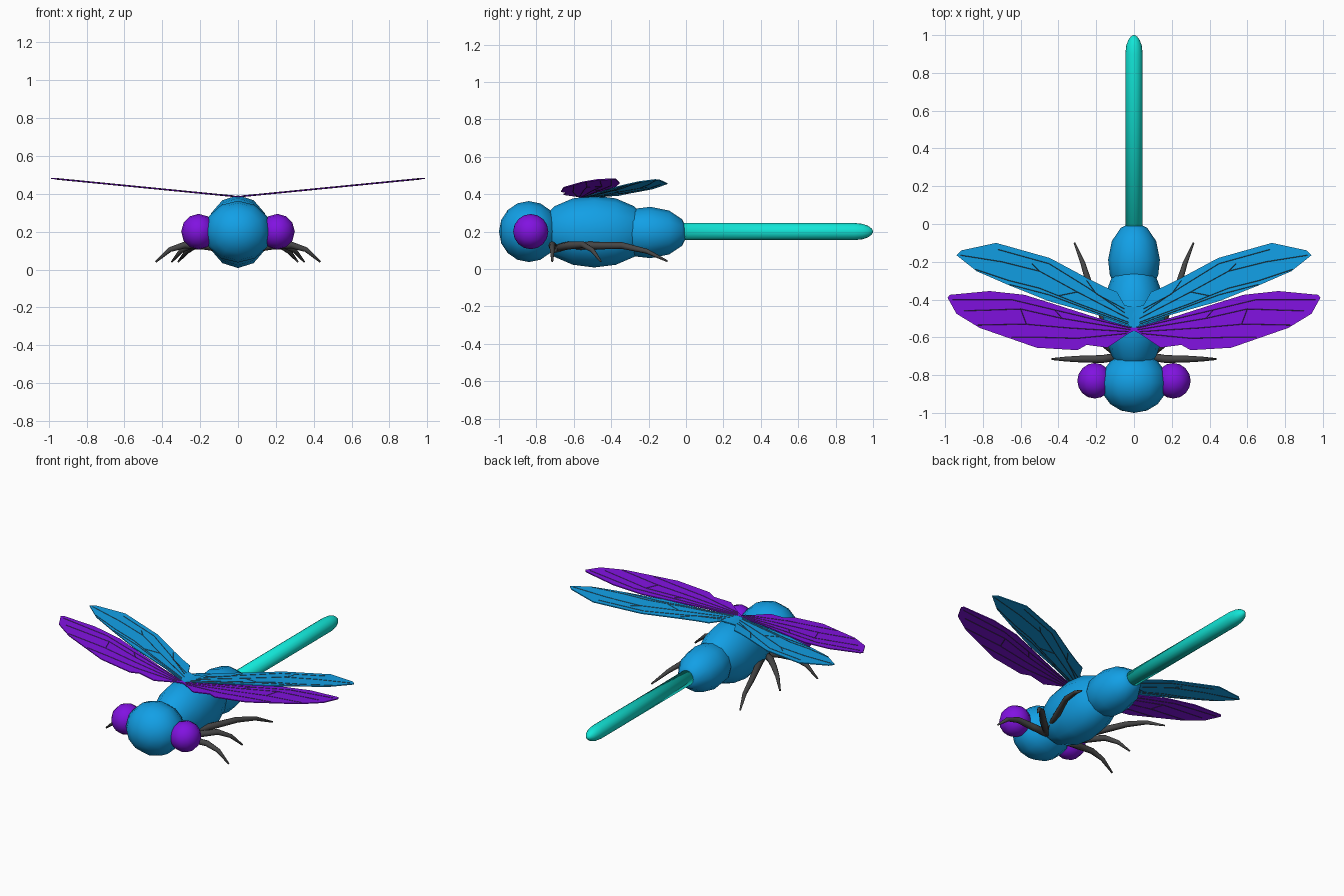
import bpy, bmesh, math
from mathutils import Vector, Matrix

if "Cube" in bpy.data.objects:
    bpy.data.objects.remove(bpy.data.objects["Cube"])


def material(name, rgb):
    m = bpy.data.materials.new(name)
    m.diffuse_color = (*rgb, 1)
    m.use_nodes = True
    m.node_tree.nodes["Principled BSDF"].inputs["Base Color"].default_value = m.diffuse_color
    return m


BLUE = material("blue", (0.006, 0.35, 0.79))
PURPLE = material("purple", (0.22, 0.006, 0.75))
CYAN = material("cyan", (0.006, 0.79, 0.68))
DARK = material("dark_grey", (0.06, 0.06, 0.06))


def finish(bm, name, mat, mirror=False, smooth=True):
    bmesh.ops.recalc_face_normals(bm, faces=bm.faces)
    me = bpy.data.meshes.new(name)
    bm.to_mesh(me)
    bm.free()
    ob = bpy.data.objects.new(name, me)
    bpy.context.collection.objects.link(ob)
    if mat:
        me.materials.append(mat)
    if mirror:
        mod = ob.modifiers.new("Mirror", 'MIRROR')
        mod.use_mirror_merge = False
    for p in me.polygons:
        p.use_smooth = smooth
    return ob


def ball(name, centre, radii, mat, mirror=False):
    bm = bmesh.new()
    m = (Matrix.Translation(centre) @ Matrix.Diagonal((*radii, 1))
         @ Matrix.Rotation(math.pi / 2, 4, 'X'))
    bmesh.ops.create_uvsphere(bm, u_segments=12, v_segments=8, radius=1, matrix=m)
    return finish(bm, name, mat, mirror)


def add_tube(bm, path, radii, sides):
    pts = [Vector(p) for p in path]
    rings = []
    for i, p in enumerate(pts):
        d = (pts[min(i + 1, len(pts) - 1)] - pts[max(i - 1, 0)]).normalized()
        a = d.cross(Vector((0, 0, 1))).normalized()
        b = a.cross(d)
        rings.append([bm.verts.new(p + radii[i] * (a * math.cos(t) + b * math.sin(t)))
                      for t in (2 * math.pi * k / sides for k in range(sides))])
    for r, s in zip(rings, rings[1:]):
        for k in range(sides):
            j = (k + 1) % sides
            bm.faces.new((r[k], r[j], s[j], s[k]))
    bm.faces.new(rings[0])
    bm.faces.new(rings[-1])


def tube(name, path, radii, sides, mat, mirror=False):
    bm = bmesh.new()
    add_tube(bm, path, radii, sides)
    return finish(bm, name, mat, mirror)


def on_wing(p):
    return Vector((p[0], p[1], 0.385 + 0.098 * p[0]))


def wing(name, outline, veins, mat):
    # thin membrane
    bm = bmesh.new()
    f = bm.faces.new([bm.verts.new(on_wing(p) - Vector((0, 0, 0.003))) for p in outline])
    ext = bmesh.ops.extrude_face_region(bm, geom=[f])
    bmesh.ops.translate(bm, vec=(0, 0, 0.006),
                        verts=[v for v in ext["geom"] if isinstance(v, bmesh.types.BMVert)])
    finish(bm, name, mat, True, False)
    # raised veins
    bm = bmesh.new()
    for v in veins:
        add_tube(bm, [on_wing(p) for p in v], [0.0045] * len(v), 4)
    finish(bm, name + "_veins", DARK, True, False)


# Body
ball("thorax", (0, -0.49, 0.2), (0.165, 0.30, 0.192), BLUE)
ball("head", (0, -0.84, 0.2), (0.178, 0.16, 0.163), BLUE)
ball("eyes", (0.208, -0.83, 0.2), (0.092, 0.094, 0.094), PURPLE, True)

rear = [(-0.38, 0.05), (-0.34, 0.095), (-0.27, 0.128), (-0.19, 0.137),
        (-0.09, 0.117), (-0.02, 0.07), (-0.005, 0.04)]
tube("abdomen_base", [(0, y, 0.195) for y, r in rear], [r for y, r in rear], 12, BLUE)
tail = [(-0.1, 0.046), (0.9, 0.046), (0.945, 0.041), (0.975, 0.03), (0.993, 0.016), (1.0, 0.004)]
tube("tail", [(0, y, 0.2) for y, r in tail], [r for y, r in tail], 16, CYAN)

# Legs, fanning out from just behind the head
legs = {
    "front_legs": [(0.07, -0.70, 0.11), (0.17, -0.715, 0.125), (0.28, -0.715, 0.13),
                   (0.36, -0.715, 0.105), (0.435, -0.715, 0.04)],
    "middle_legs": [(0.07, -0.70, 0.11), (0.16, -0.63, 0.125), (0.24, -0.55, 0.13),
                    (0.30, -0.50, 0.10), (0.35, -0.455, 0.04)],
    "hind_legs": [(0.07, -0.70, 0.12), (0.15, -0.52, 0.125), (0.23, -0.34, 0.125),
                  (0.27, -0.21, 0.095), (0.315, -0.10, 0.042)],
}
for name, path in legs.items():
    tube(name, path, [0.022, 0.021, 0.018, 0.013, 0.005], 8, DARK, True)

# Wings
wing("fore_wings",
     [(0, -0.55), (0.2, -0.495), (0.42, -0.425), (0.58, -0.375), (0.765, -0.355), (0.975, -0.375),
      (0.987, -0.39), (0.94, -0.475), (0.817, -0.55), (0.515, -0.655), (0.30, -0.668),
      (0.25, -0.64), (0.14, -0.655), (0.03, -0.58), (0, -0.565)],
     [[(0.02, -0.55), (0.42, -0.455), (0.65, -0.40), (0.96, -0.40)],
      [(0.02, -0.56), (0.38, -0.50), (0.60, -0.45), (0.90, -0.46)],
      [(0.03, -0.57), (0.35, -0.55), (0.58, -0.53), (0.83, -0.535)],
      [(0.04, -0.58), (0.30, -0.605), (0.50, -0.60), (0.65, -0.60)],
      [(0.60, -0.45), (0.57, -0.53)], [(0.38, -0.50), (0.42, -0.455)]],
     PURPLE)
wing("hind_wings",
     [(0, -0.44), (0.05, -0.43), (0.09, -0.36), (0.15, -0.335), (0.25, -0.285), (0.446, -0.18),
      (0.73, -0.10), (0.915, -0.14), (0.94, -0.165), (0.833, -0.25), (0.66, -0.325),
      (0.446, -0.41), (0.18, -0.485), (0, -0.55)],
     [[(0.03, -0.52), (0.30, -0.42), (0.50, -0.34), (0.66, -0.30), (0.84, -0.24)],
      [(0.03, -0.50), (0.30, -0.36), (0.50, -0.25), (0.70, -0.20), (0.92, -0.165)],
      [(0.05, -0.47), (0.24, -0.34), (0.45, -0.21), (0.72, -0.135)],
      [(0.03, -0.53), (0.25, -0.45), (0.45, -0.375), (0.66, -0.32)],
      [(0.05, -0.45), (0.20, -0.37), (0.25, -0.30)],
      [(0.50, -0.25), (0.54, -0.21)], [(0.30, -0.36), (0.40, -0.38)]],
     BLUE)
